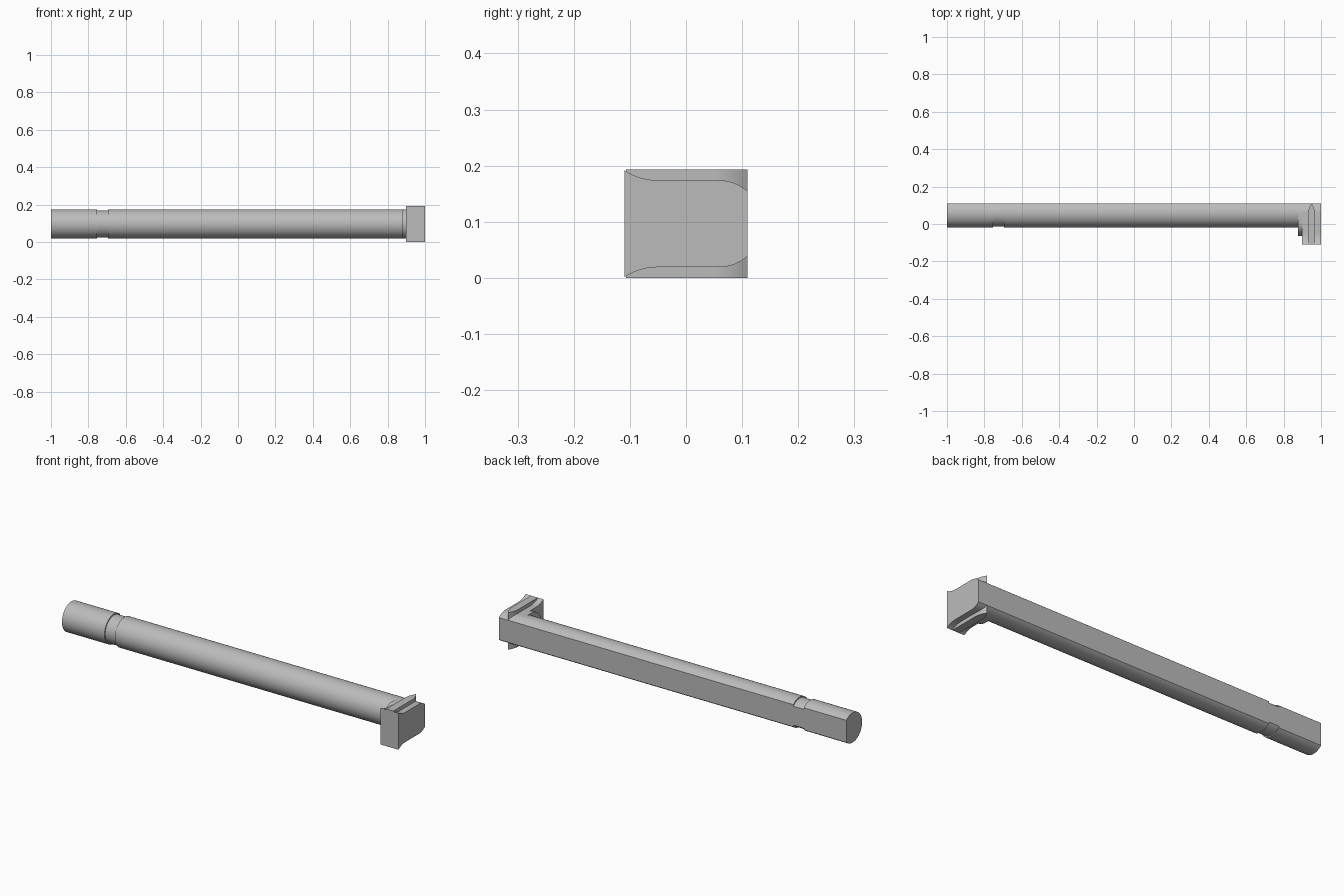
import bpy, bmesh, math

if "Cube" in bpy.data.objects:
    bpy.data.objects.remove(bpy.data.objects["Cube"])

CZ = 0.0965      # mid height of every part
CY = 0.058       # bar axis
R = 0.0775       # bar radius
BACK = 0.11      # flat back plane

mat = bpy.data.materials.new("plain grey")
mat.diffuse_color = (0.5, 0.5, 0.5, 1)
mat.use_nodes = True
mat.node_tree.nodes["Principled BSDF"].inputs["Base Color"].default_value = mat.diffuse_color


def loft(name, rings):
    """Skin matching rings of points and cap both ends."""
    bm = bmesh.new()
    vs = [[bm.verts.new(p) for p in ring] for ring in rings]
    n = len(vs[0])
    for a, b in zip(vs, vs[1:]):
        for i in range(n):
            j = (i + 1) % n
            bm.faces.new((a[i], a[j], b[j], b[i]))
    bm.faces.new(vs[0][::-1])
    bm.faces.new(vs[-1])
    bmesh.ops.recalc_face_normals(bm, faces=bm.faces)
    me = bpy.data.meshes.new(name)
    bm.to_mesh(me)
    bm.free()
    me.materials.append(mat)
    ob = bpy.data.objects.new(name, me)
    bpy.context.collection.objects.link(ob)
    bpy.ops.object.select_all(action='DESELECT')
    ob.select_set(True)
    bpy.context.view_layer.objects.active = ob
    bpy.ops.object.shade_smooth_by_angle(angle=math.radians(30))
    return ob


def d_ring(x, r, front_shift=0.0, n=64):
    """Circle cut flat at the back; the front half may be moved forward."""
    a0 = math.acos((BACK - CY) / r)
    pts = []
    for i in range(n + 1):
        a = a0 + (2 * math.pi - 2 * a0) * i / n
        y = CY + r * math.cos(a)
        if math.cos(a) < -1e-6:
            y -= front_shift
        pts.append((x, y, CZ + r * math.sin(a)))
    return pts


# Bar with a shallow ring groove near the free end
g = R - 0.006
loft("bar", [d_ring(x, r) for x, r in
             [(-1, R), (-0.755, R), (-0.755, g), (-0.695, g), (-0.695, R), (0.89, R)]])

# Elongated collar between bar and head
loft("collar", [d_ring(x, R, 0.045) for x in (0.878, 0.91)])

# Head: flared at the front, flat in the middle, rounded at the back
top = []
for i in range(13):                       # concave flare
    y = -0.11 + 0.06 * i / 12
    rad = 0.109
    top.append((y, R + rad - math.sqrt(rad ** 2 - (y + 0.05) ** 2)))
a_end = math.acos((BACK - CY) / R)
for i in range(13):                       # round shoulder following the bar
    a = math.pi / 2 + (a_end - math.pi / 2) * i / 12
    top.append((CY + R * math.cos(a), R * math.sin(a)))
outline = top + [(y, -h) for y, h in reversed(top)]
loft("head", [[(x, y, CZ + h) for y, h in outline] for x in (0.898, 1.0)])

# Central fin with a pointed back end, standing proud above and below the head
side = [(0.02, -0.107)]
for i in range(13):
    t = i / 12
    side.append((0.02 * (1 - t * t), 0.05 + 0.06 * t))
plan = side + [(-w, y) for w, y in reversed(side[:-1])]
loft("fin", [[(0.949 + w, y, z) for w, y in plan] for z in (0.0, 0.193)])
